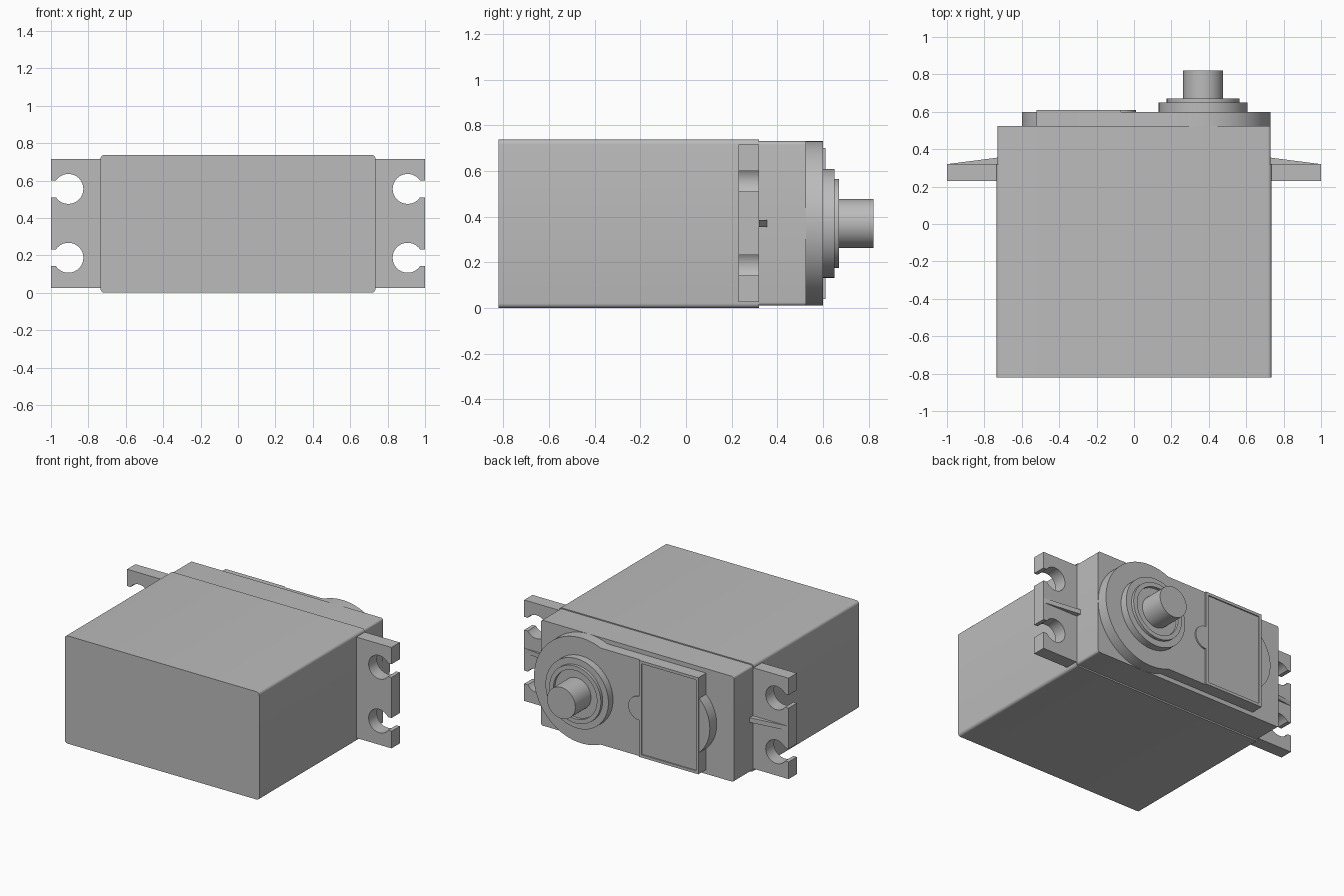
import bpy, bmesh
from math import sin, cos, pi, radians, asin, acos
from mathutils import Vector

old = bpy.data.objects.get("Cube")
if old:
    bpy.data.objects.remove(old, do_unlink=True)

# Single grey plastic
grey = bpy.data.materials.new("grey plastic")
grey.use_nodes = True
colour = (0.5, 0.5, 0.5, 1)
grey.diffuse_color = colour
grey.node_tree.nodes["Principled BSDF"].inputs["Base Color"].default_value = colour

MID = 0.37        # height of the centre line
SHAFT_X = 0.37    # sideways position of the output shaft


def finish(name, bm):
    bmesh.ops.recalc_face_normals(bm, faces=bm.faces)
    mesh = bpy.data.meshes.new(name)
    bm.to_mesh(mesh)
    bm.free()
    mesh.materials.append(grey)
    mesh.shade_smooth()
    mesh.set_sharp_from_angle(angle=radians(30))
    obj = bpy.data.objects.new(name, mesh)
    bpy.context.collection.objects.link(obj)
    return obj


def arc(cx, cz, r, a0, a1, n=24):
    return [(cx + r * cos(a0 + (a1 - a0) * i / n),
             cz + r * sin(a0 + (a1 - a0) * i / n)) for i in range(n + 1)]


def extrude(points, y0, y1):
    """Extrude an x-z outline along y; returns the bmesh and its rear face."""
    bm = bmesh.new()
    front = bm.faces.new([bm.verts.new((x, y0, z)) for x, z in points])
    geom = bmesh.ops.extrude_face_region(bm, geom=[front], use_keep_orig=True)["geom"]
    bmesh.ops.translate(bm, vec=(0, y1 - y0, 0),
                        verts=[g for g in geom if isinstance(g, bmesh.types.BMVert)])
    rear = next(g for g in geom if isinstance(g, bmesh.types.BMFace)
                and all(abs(v.co.y - y1) < 1e-5 for v in g.verts))
    return bm, rear


def prism(name, points, y0, y1):
    return finish(name, extrude(points, y0, y1)[0])


def rounded_rect(hx, z0, z1, r):
    pts = []
    for k, (x, z) in enumerate([(hx - r, z1 - r), (r - hx, z1 - r),
                                (r - hx, z0 + r), (hx - r, z0 + r)]):
        pts += arc(x, z, r, k * pi / 2, (k + 1) * pi / 2, 5)
    return pts


def lathe(name, profile, n=64):
    """Spin (radius, y) points around the shaft axis."""
    bm = bmesh.new()
    rings = [[bm.verts.new((x, y, z)) for x, z in arc(SHAFT_X, MID, r, 0, 2 * pi, n)[:-1]]
             for r, y in profile]
    for a, b in zip(rings, rings[1:]):
        for i in range(n):
            j = (i + 1) % n
            bm.faces.new((a[i], a[j], b[j], b[i]))
    bm.faces.new(rings[0])
    bm.faces.new(rings[-1])
    return finish(name, bm)


# Main case and gear case
prism("main_case", rounded_rect(0.735, 0, 0.737, 0.02), -0.82, 0.32)
prism("gear_case", rounded_rect(0.73, 0.01, 0.73, 0.015), 0.32, 0.525)

# Gear cover: large round end joined to a rectangular plate
HALF = 0.33
turn = pi - asin(HALF / 0.36)
cover = arc(SHAFT_X, MID, 0.36, -turn, turn, 64)
cover += [(-0.52, MID + HALF), (-0.52, MID - HALF)]
prism("gear_cover", cover, 0.525, 0.60)

# Small curved bulge at the end of the cover
R = 0.254
half_angle = acos((R - 0.08) / R)
prism("cover_bulge", arc(R - 0.60, MID, R, pi - half_angle, pi + half_angle), 0.525, 0.60)

# Label plate with raised rim, and its half-round tab
bm, rear = extrude([(-0.52, MID - HALF), (-0.07, MID - HALF),
                    (-0.07, MID + HALF), (-0.52, MID + HALF)], 0.60, 0.61)
bmesh.ops.inset_individual(bm, faces=[rear], thickness=0.027)
inner = bmesh.ops.extrude_discrete_faces(bm, faces=[rear])["faces"]
bmesh.ops.translate(bm, vec=(0, -0.008, 0), verts=inner[0].verts)
finish("label_plate", bm)
prism("label_tab", arc(-0.07, MID, 0.08, -pi / 2, pi / 2), 0.60, 0.61)

# Stepped bearing boss and output shaft
lathe("bearing_boss", [(0.238, 0.60), (0.238, 0.65), (0.195, 0.65), (0.195, 0.67),
                       (0.165, 0.67), (0.165, 0.65)])
lathe("output_shaft", [(0.107, 0.64), (0.107, 0.82)], 48)

# Mounting flanges with open screw holes, and their stiffening ribs
for side, label in ((1, "left"), (-1, "right")):
    outline = [(0.73, 0.025), (1.0, 0.025)]
    mouth = asin(0.045 / 0.08)
    for hz in (0.187, 0.555):
        outline += [(1.0, hz - 0.045)]
        outline += arc(0.907, hz, 0.08, -mouth, mouth - 2 * pi, 40)
        outline += [(1.0, hz + 0.045)]
    outline += [(1.0, 0.715), (0.73, 0.715)]
    prism(label + "_flange", [(side * x, z) for x, z in outline], 0.23, 0.32)

    bm = bmesh.new()
    ends = [[bm.verts.new((side * x, y, z)) for x, y in ((0.72, 0.315), (1.0, 0.32), (0.72, 0.356))]
            for z in (MID - 0.016, MID + 0.016)]
    bm.faces.new(ends[0])
    bm.faces.new(ends[1])
    for i in range(3):
        j = (i + 1) % 3
        bm.faces.new((ends[0][i], ends[0][j], ends[1][j], ends[1][i]))
    finish(label + "_rib", bm)
